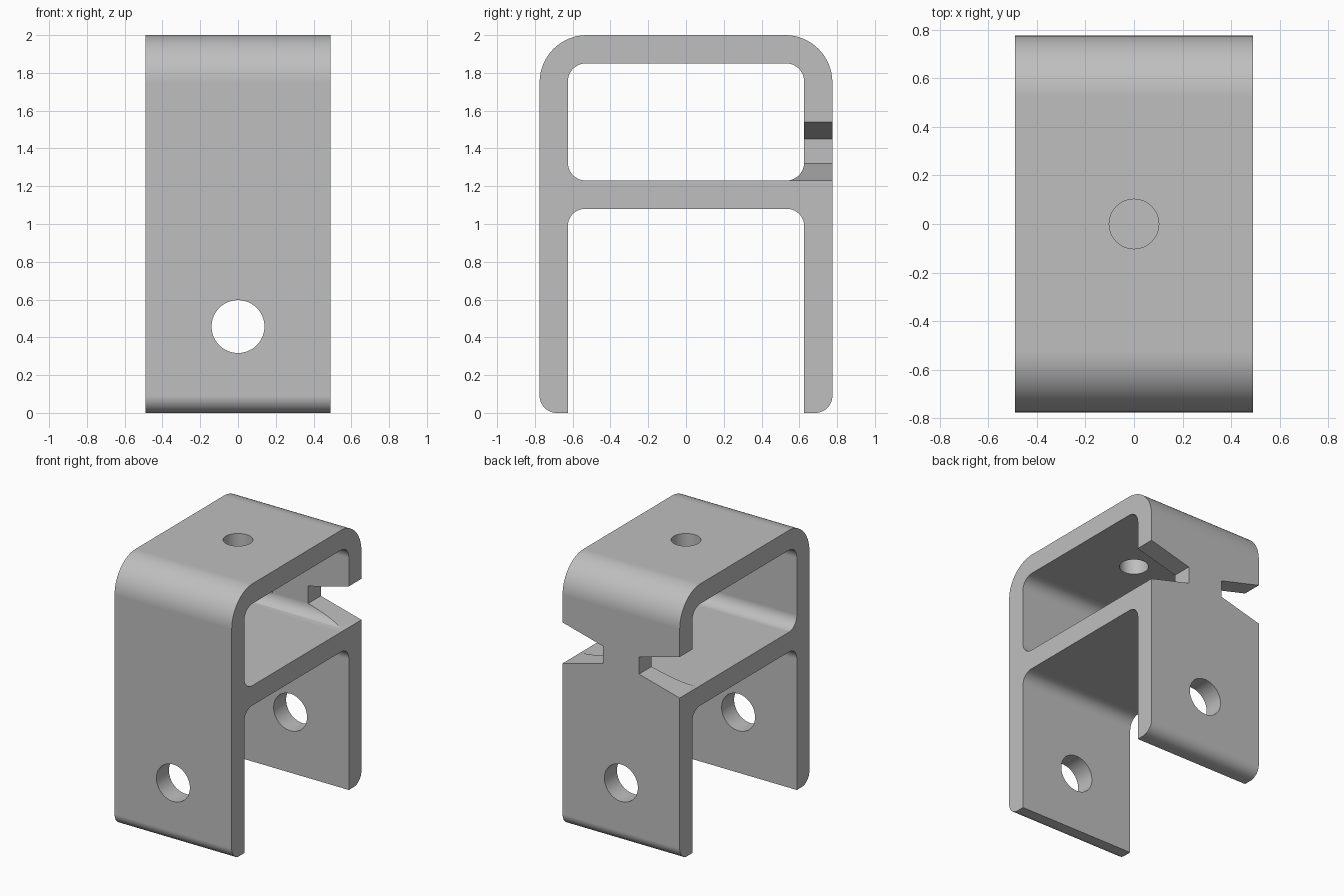
import bpy, bmesh, math
from mathutils import Vector, Matrix

cube = bpy.data.objects.get("Cube")
if cube:
    bpy.data.objects.remove(cube, do_unlink=True)

HALF_X, HALF_Y, INNER_Y, TOP = 0.49, 0.775, 0.625, 2.0

metal = bpy.data.materials.new("light grey metal")
metal.use_nodes = True
metal.diffuse_color = (0.52, 0.52, 0.52, 1)
metal.node_tree.nodes["Principled BSDF"].inputs["Base Color"].default_value = metal.diffuse_color


def rounded(corners, steps=16):
    """Outline from square corners (u, v, radius)."""
    pts = []
    for i, (u, v, r) in enumerate(corners):
        p = Vector((u, v))
        if r == 0:
            pts.append(p)
            continue
        a = (Vector(corners[i - 1][:2]) - p).normalized()
        b = (Vector(corners[(i + 1) % len(corners)][:2]) - p).normalized()
        centre = p + (a + b) * r
        for k in range(steps + 1):
            t = math.pi / 2 * k / steps
            pts.append(centre - r * (b * math.cos(t) + a * math.sin(t)))
    return pts


def finish(name, bm):
    bmesh.ops.recalc_face_normals(bm, faces=bm.faces)
    mesh = bpy.data.meshes.new(name)
    bm.to_mesh(mesh)
    bm.free()
    mesh.materials.append(metal)
    obj = bpy.data.objects.new(name, mesh)
    bpy.context.collection.objects.link(obj)
    return obj


def prism(name, points, sweep):
    """Sweep a closed outline of 3D points along a vector."""
    bm = bmesh.new()
    face = bm.faces.new([bm.verts.new(p) for p in points])
    moved = bmesh.ops.extrude_face_region(bm, geom=[face], use_keep_orig=True)["geom"]
    bmesh.ops.translate(bm, vec=sweep, verts=[g for g in moved if isinstance(g, bmesh.types.BMVert)])
    return finish(name, bm)


def side_prism(name, corners, half):
    return prism(name, [(-half, p.x, p.y) for p in rounded(corners)], (2 * half, 0, 0))


def cylinder(name, radius, depth, matrix):
    bm = bmesh.new()
    bmesh.ops.create_cone(bm, cap_ends=True, segments=64, radius1=radius,
                          radius2=radius, depth=depth, matrix=matrix)
    return finish(name, bm)


# Bracket body: rounded top, two legs and the slot between them
bracket = side_prism("bracket", [
    (-HALF_Y, 0, 0.09), (-INNER_Y, 0, 0), (-INNER_Y, 1.08, 0.09),
    (INNER_Y, 1.08, 0.09), (INNER_Y, 0, 0), (HALF_Y, 0, 0.09),
    (HALF_Y, TOP, 0.25), (-HALF_Y, TOP, 0.25)], HALF_X)

# Upper window, leg holes and top hole
cutters = [
    side_prism("window_cutter", [
        (-INNER_Y, 1.23, 0.095), (INNER_Y, 1.23, 0.095),
        (INNER_Y, 1.85, 0.095), (-INNER_Y, 1.85, 0.095)], 0.7),
    cylinder("leg_hole_cutter", 0.14, 2,
             Matrix.Translation((0, 0, 0.457)) @ Matrix.Rotation(math.pi / 2, 4, "X")),
    cylinder("top_hole_cutter", 0.102, 0.6, Matrix.Translation((0, 0, TOP))),
]

# Tapered notches in both edges of the back wall
slope = 0.09 / 0.34
for side, label in ((1, "left"), (-1, "right")):
    inner, outer = 0.15, 0.6
    spread = 0.065 + slope * (outer - inner)
    outline = [(inner, -0.065), (outer, -spread), (outer, spread), (inner, 0.065)]
    cutters.append(prism(label + "_notch_cutter",
                         [(side * x, 0.45, 1.385 + z) for x, z in outline], (0, 0.5, 0)))

# Apply the cuts
bpy.ops.object.select_all(action="DESELECT")
bpy.context.view_layer.objects.active = bracket
bracket.select_set(True)
for cutter in cutters:
    cutter.hide_render = True
    mod = bracket.modifiers.new(cutter.name, "BOOLEAN")
    mod.operation, mod.solver, mod.object = "DIFFERENCE", "EXACT", cutter
    bpy.ops.object.modifier_apply(modifier=mod.name)
    bpy.data.objects.remove(cutter, do_unlink=True)

# Smooth bends with flat walls
bpy.ops.object.shade_smooth_by_angle(angle=math.radians(25))
weighted = bracket.modifiers.new("flat walls", "WEIGHTED_NORMAL")
weighted.keep_sharp = True
